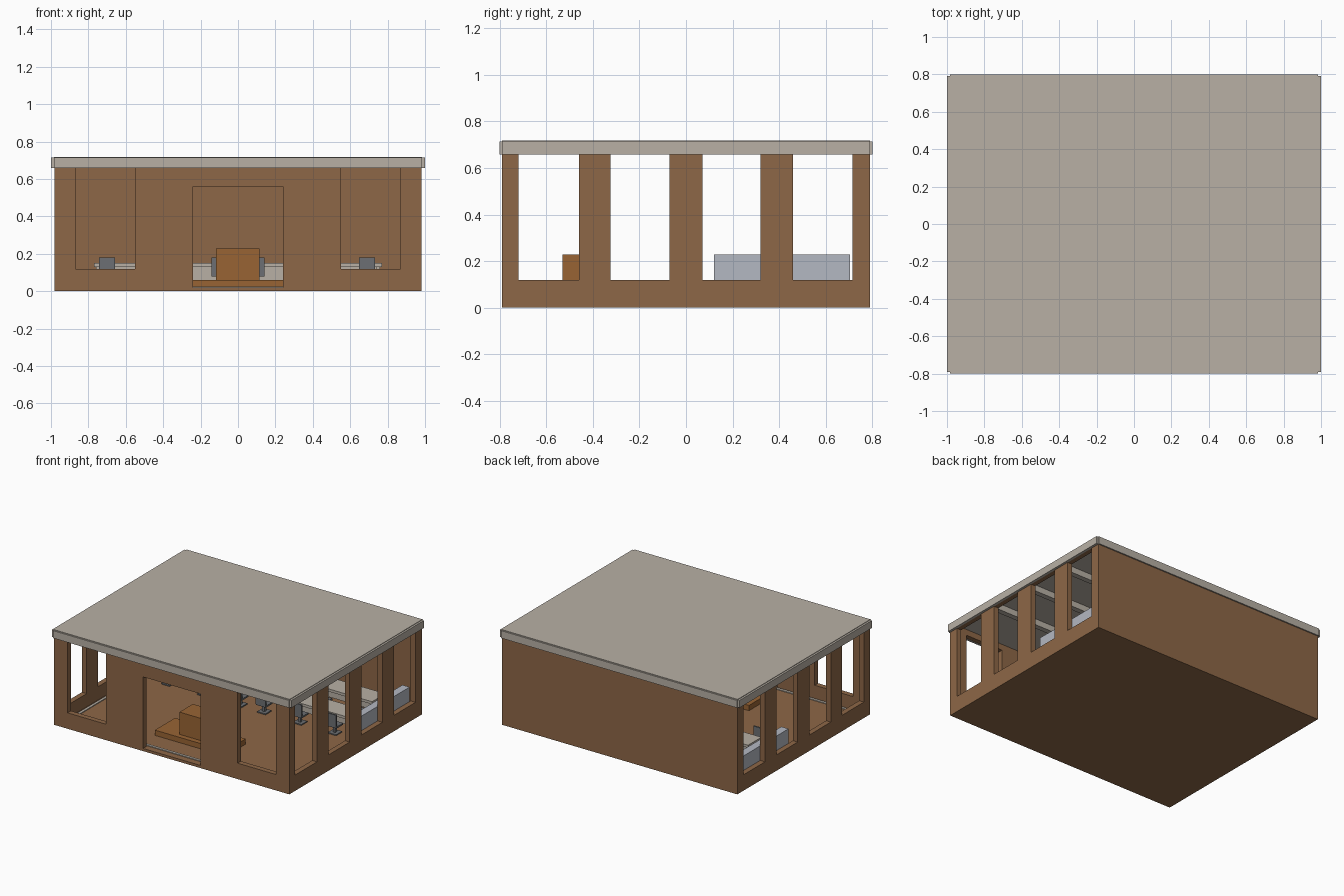
import bpy, bmesh

if "Cube" in bpy.data.objects:
    bpy.data.objects.remove(bpy.data.objects["Cube"])

def mat(name, r, g, b):
    lin = [((c / 255 + 0.055) / 1.055) ** 2.4 for c in (r, g, b)]
    m = bpy.data.materials.new(name)
    m.diffuse_color = (*lin, 1)
    m.use_nodes = True
    m.node_tree.nodes["Principled BSDF"].inputs["Base Color"].default_value = m.diffuse_color
    return m

BROWN = mat("brown wall", 141, 103, 71)
BEIGE = mat("beige", 184, 176, 165)
WOOD = mat("orange wood", 152, 100, 52)
GRAY = mat("chair gray", 108, 111, 115)
BLUE = mat("pale blue gray", 180, 184, 194)

def boxes(name, material, *ranges):
    """One object made of boxes given as (x0, x1, y0, y1, z0, z1)."""
    bm = bmesh.new()
    for x0, x1, y0, y1, z0, z1 in ranges:
        vs = bmesh.ops.create_cube(bm, size=1)["verts"]
        for v in vs:
            v.co = (x1 if v.co.x > 0 else x0,
                    y1 if v.co.y > 0 else y0,
                    z1 if v.co.z > 0 else z0)
    me = bpy.data.meshes.new(name)
    bm.to_mesh(me)
    bm.free()
    me.materials.append(material)
    ob = bpy.data.objects.new(name, me)
    bpy.context.collection.objects.link(ob)
    return ob

def cut(target, name, *ranges):
    c = boxes(name, BROWN, *ranges)
    c.hide_render = True
    c.hide_viewport = False
    m = target.modifiers.new(name, 'BOOLEAN')
    m.operation = 'DIFFERENCE'
    m.solver = 'EXACT'
    m.object = c
    bpy.context.view_layer.objects.active = target
    bpy.ops.object.modifier_apply(modifier=name)
    bpy.data.objects.remove(c)

# Shell: floor and walls, hollowed, with door and windows cut out
shell = boxes("walls_and_floor", BROWN, (-.982, .982, -.79, .79, 0, .705))
cut(shell, "room_cutter", (-.942, .942, -.75, .75, .02, .8))
cut(shell, "front_cutter", (-.24, .24, -.9, -.7, .02, .56),
    (-.87, -.55, -.9, -.7, .12, .66), (.55, .87, -.9, -.7, .12, .66))
side = [(-.72, -.46), (-.325, -.07), (.07, .32), (.46, .715)]
cut(shell, "side_cutter", *[(-1.2, 1.2, a, b, .12, .66) for a, b in side])

# Roof sheet, fascia trims and ceiling beams
boxes("roof_sheet", BEIGE, (-.985, .985, -.79, .79, .706, .718))
boxes("roof_fascia", BEIGE,
      (-.985, .985, -.8, -.785, .658, .714), (-.985, .985, .785, .8, .658, .714),
      (-1, -.98, -.79, .79, .658, .714), (.98, 1, -.79, .79, .658, .714))
boxes("ceiling_beams", BEIGE,
      *[(-.942, .942, y - .02, y + .02, .66, .708) for y in (-.355, 0, .355)])

# Pale strip around the floor
boxes("floor_border", BEIGE,
      (-.93, .93, -.74, -.72, .018, .026), (-.93, .93, .72, .74, .018, .026),
      (-.93, -.91, -.72, .72, .018, .026), (.91, .93, -.72, .72, .018, .026))

# Reception desk on its platform
boxes("desk_platform", WOOD, (-.295, .295, -.57, -.33, .019, .06))
boxes("reception_desk", WOOD, (-.118, .115, -.53, -.37, .059, .228))

# Low cabinets along the side walls
for s, n in ((-1, "left"), (1, "right")):
    a, b = sorted((s * .88, s * .94))
    boxes(n + "_cabinet", BLUE, (a, b, .12, .705, .019, .228))

# Two rows of long tables with leg panels
for i, (y0, y1) in enumerate([(.2, .36), (.5, .66)]):
    legs = [(x - .01, x + .01, y0 + .02, y1 - .02, .019, .131)
            for x in (-.75, -.25, .25, .75)]
    boxes("table_row_%d" % (i + 1), BEIGE, (-.77, .77, y0, y1, .13, .15),
          (-.76, .76, (y0 + y1) / 2 - .01, (y0 + y1) / 2 + .01, .05, .131), *legs)

# Chairs: seat, back panel and post with foot
def chair(name, x, y, d):
    by = sorted((y - d * .045, y - d * .033))
    boxes(name, GRAY, (x - .042, x + .042, y - .04, y + .04, .078, .09),
          (x - .042, x + .042, *by, .085, .18),
          (x - .01, x + .01, y - .01, y + .01, .02, .08),
          (x - .035, x + .035, y - .035, y + .035, .019, .028))

k = 0
for y, d in ((.17, 1), (.455, 1)):
    for x in (-.7, -.4, -.1, .1, .4, .69):
        k += 1
        chair("chair_%d" % k, x, y, d)
